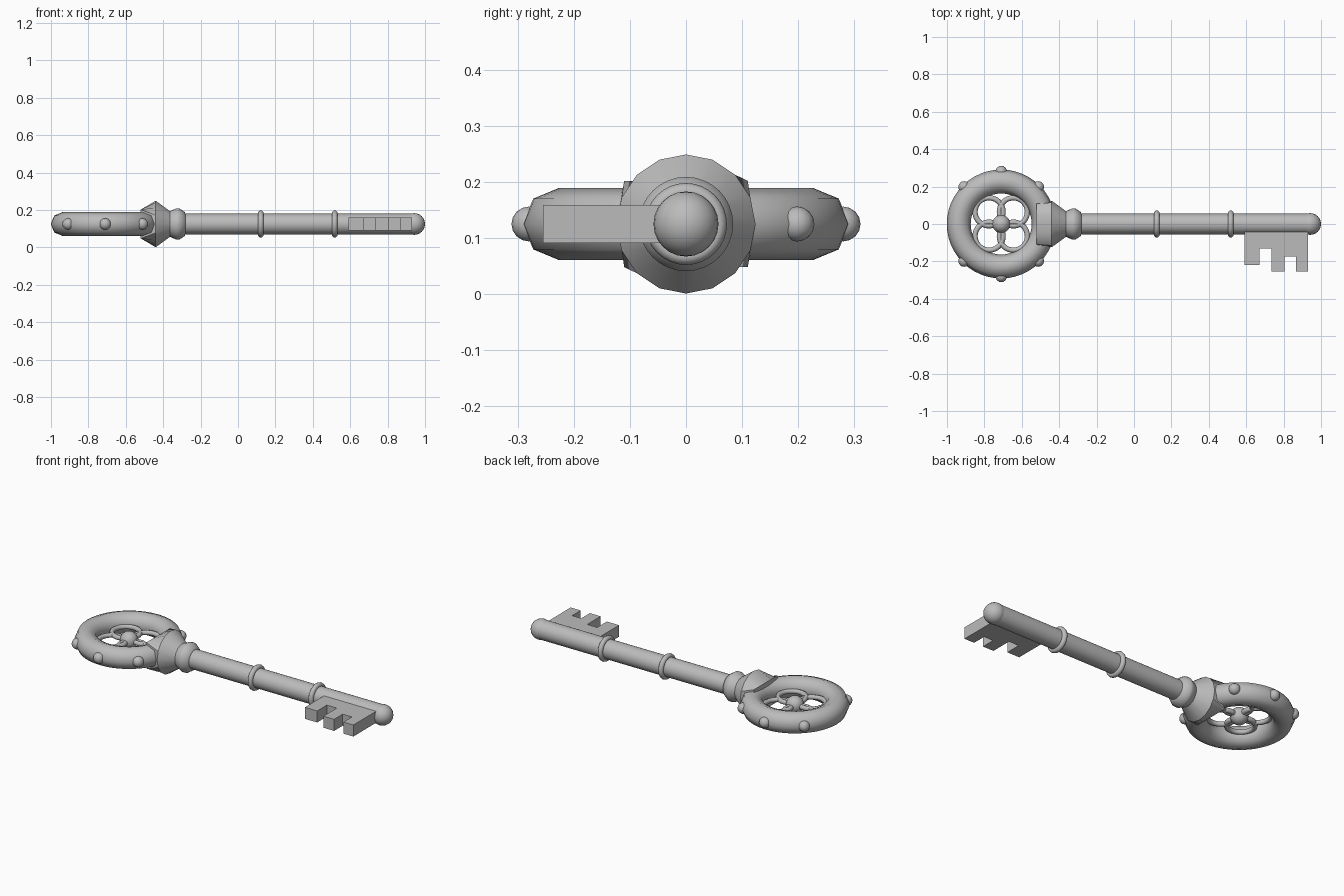
import bpy, bmesh, math
from mathutils import Matrix, Vector

if "Cube" in bpy.data.objects:
    bpy.data.objects.remove(bpy.data.objects["Cube"], do_unlink=True)

AXIS_Z = 0.125
BOW_X = -0.71

metal = bpy.data.materials.new("grey_metal")
metal.use_nodes = True
GREY = (0.5, 0.5, 0.5, 1)
metal.diffuse_color = GREY
metal.node_tree.nodes["Principled BSDF"].inputs["Base Color"].default_value = GREY


def finish(name, bm, loc=(0, 0, AXIS_Z), angle=40):
    """Turn a bmesh into a shaded object."""
    bmesh.ops.recalc_face_normals(bm, faces=bm.faces)
    mesh = bpy.data.meshes.new(name)
    bm.to_mesh(mesh)
    bm.free()
    mesh.materials.append(metal)
    obj = bpy.data.objects.new(name, mesh)
    obj.location = loc
    bpy.context.collection.objects.link(obj)
    bpy.ops.object.select_all(action='DESELECT')
    obj.select_set(True)
    bpy.context.view_layer.objects.active = obj
    bpy.ops.object.shade_smooth_by_angle(angle=math.radians(angle))
    return obj


def loft(bm, loops, caps=True):
    """Bridge equal-length loops of points, closing the ends."""
    rings = [[bm.verts.new(p) for p in loop] for loop in loops]
    n = len(rings[0])
    for a, b in zip(rings, rings[1:]):
        for i in range(n):
            j = (i + 1) % n
            bm.faces.new((a[i], a[j], b[j], b[i]))
    if caps:
        bm.faces.new(rings[0])
        bm.faces.new(rings[-1])


def circle(x, r, n):
    """Points of a circle around the key's long axis."""
    steps = [2 * math.pi * i / n for i in range(n)]
    return [Vector((x, r * math.cos(a), r * math.sin(a))) for a in steps]


def lathe(name, profile, n=32, angle=40):
    bm = bmesh.new()
    loft(bm, [circle(x, r, n) for x, r in profile])
    return finish(name, bm, angle=angle)


def torus(name, loc, major, minor, n=48, m=12, upright=False):
    bm = bmesh.new()
    loops = []
    for i in range(n + 1):
        turn = Matrix.Rotation(2 * math.pi * i / n, 4, 'Z')
        loops.append([turn @ Vector((major + minor * math.cos(t), 0, minor * math.sin(t)))
                      for t in (2 * math.pi * k / m for k in range(m))])
    loft(bm, loops, caps=False)
    bmesh.ops.remove_doubles(bm, verts=bm.verts, dist=1e-5)
    if upright:
        bm.transform(Matrix.Rotation(math.pi / 2, 4, 'Y'))
    return finish(name, bm, loc, 60)


def ball(name, loc, r, n=24):
    bm = bmesh.new()
    bmesh.ops.create_uvsphere(bm, u_segments=n, v_segments=n // 2, radius=r)
    return finish(name, bm, loc)


# Bow: outer ring with beads on its rim
torus("bow_ring", (BOW_X, 0, AXIS_Z), 0.227, 0.064, 48, 8)
for k, deg in enumerate((45, 90, 135, 225, 270, 315)):
    a = math.radians(deg)
    ball(f"rim_bead_{k + 1}",
         (BOW_X + 0.28 * math.cos(a), 0.28 * math.sin(a), AXIS_Z), 0.031, 16)

# Four interlaced rings and a centre ball inside the bow
for sx in (-1, 1):
    for sy in (-1, 1):
        torus(f"petal_ring_{sx}_{sy}", (BOW_X + 0.065 * sx, 0.065 * sy, AXIS_Z), 0.075, 0.014, 32, 8)
ball("bow_centre", (BOW_X, 0, AXIS_Z), 0.048)

# Collar: flared cone that flattens into a clasp over the ring
bm = bmesh.new()
rim = circle(-0.44, 0.124, 16)
clasp = []
for p in rim:
    flat_z = math.copysign(0.077, p.z) if abs(p.z) > 0.01 else 0
    clasp.append(Vector((-0.52, max(-0.11, min(0.11, p.y)), flat_z)))
loft(bm, [clasp, rim, circle(-0.36, 0.066, 16)])
finish("collar", bm, angle=30)

# Neck knob, shaft and bands
lathe("neck_knob", [(-0.37, 0.066), (-0.355, 0.072), (-0.33, 0.084),
                    (-0.315, 0.084), (-0.285, 0.064), (-0.28, 0.05)])
lathe("shaft", [(-0.4, 0.055), (0.95, 0.055)])
for k, x in enumerate((0.122, 0.517)):
    torus(f"shaft_band_{k + 1}", (x, 0, AXIS_Z), 0.058, 0.015, 32, 10, upright=True)
ball("shaft_tip", (0.942, 0, AXIS_Z), 0.058)

# Toothed bit
outline = [(0.59, -0.03), (0.59, -0.22), (0.67, -0.22), (0.67, -0.13),
           (0.735, -0.13), (0.735, -0.255), (0.805, -0.255), (0.805, -0.175),
           (0.865, -0.175), (0.865, -0.255), (0.93, -0.255), (0.93, -0.03)]
bm = bmesh.new()
loft(bm, [[(x, y, z) for x, y in outline] for z in (-0.034, 0.034)])
finish("bit", bm, angle=20)
